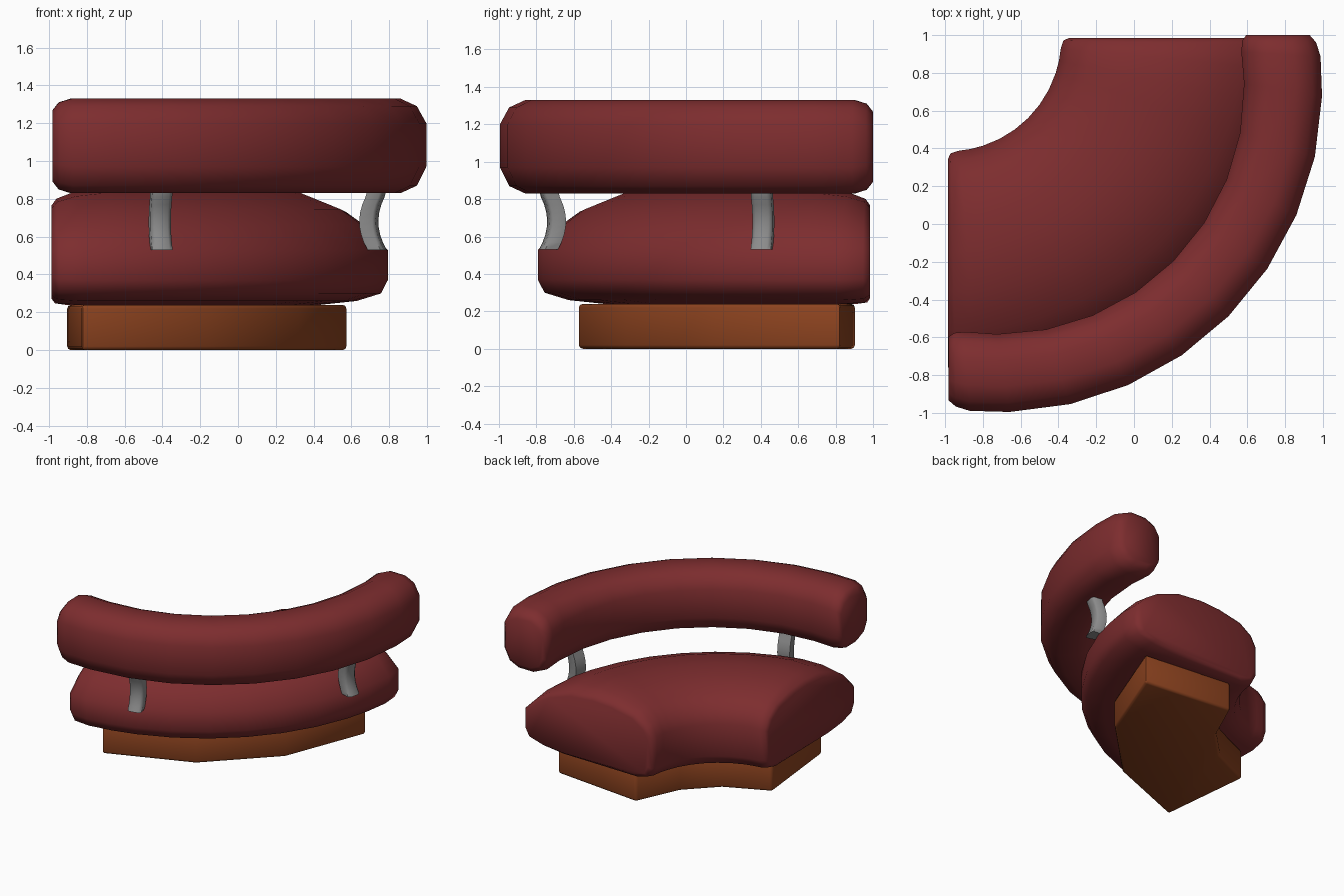
import bpy, bmesh, math
from mathutils import Vector

if "Cube" in bpy.data.objects:
    bpy.data.objects.remove(bpy.data.objects["Cube"])


def material(name, rgb):
    m = bpy.data.materials.new(name)
    m.diffuse_color = (*rgb, 1)
    m.use_nodes = True
    m.node_tree.nodes["Principled BSDF"].inputs["Base Color"].default_value = m.diffuse_color
    return m


RED = material("red upholstery", (0.205, 0.026, 0.028))
WOOD = material("brown wood", (0.27, 0.057, 0.014))
STEEL = material("grey metal", (0.26, 0.26, 0.26))
C = 0.717      # the backrest arc is centred on (-C, C)


def finish(bm, name, mat, angle=50, bevel=0):
    bmesh.ops.recalc_face_normals(bm, faces=bm.faces)
    me = bpy.data.meshes.new(name)
    bm.to_mesh(me)
    bm.free()
    ob = bpy.data.objects.new(name, me)
    bpy.context.collection.objects.link(ob)
    me.materials.append(mat)
    bpy.ops.object.select_all(action='DESELECT')
    ob.select_set(True)
    bpy.context.view_layer.objects.active = ob
    if bevel:
        mod = ob.modifiers.new("soft edges", 'BEVEL')
        mod.width, mod.segments = bevel, 2
        bpy.ops.object.modifier_apply(modifier=mod.name)
    bpy.ops.object.shade_smooth_by_angle(angle=math.radians(angle))
    return ob


def arc(r, v, centre, end0=0, end1=0):
    """Point at fraction v along a corner arc with flat cut ends."""
    a0, a1 = math.asin(end0 / r), math.asin(end1 / r)
    a = -math.pi / 2 - a0 + v * (math.pi / 2 + a0 + a1)
    return Vector((-centre + r * math.cos(a), centre + r * math.sin(a), 0))


def loft(rings, name, mat, **kw):
    """Skin closed rings of points and cap both ends."""
    bm = bmesh.new()
    vs = [[bm.verts.new(p) for p in ring] for ring in rings]
    n = len(vs[0])
    for a, b in zip(vs, vs[1:]):
        for i in range(n):
            j = (i + 1) % n
            bm.faces.new((a[i], a[j], b[j], b[i]))
    bm.faces.new(vs[0])
    bm.faces.new(vs[-1])
    return finish(bm, name, mat, **kw)


def cushion(name, section, inner, outer, zc, ends):
    """Sweep a (t, z) section round the corner.
    ends = (v, width, top, bottom) scales that round off each end."""
    lim = ends[-1][0] + 0.02
    mid = [(i / 10, 1, 1, 1) for i in range(1, 10) if lim < i / 10 < 1 - lim]
    stations = ends + mid + [(1 - e[0], *e[1:]) for e in reversed(ends)]
    rings = []
    for v, width, top, bottom in stations:
        a, b = inner(v), outer(v)
        ring = []
        for t, z in section:
            p = a.lerp(b, 0.5 + (t - 0.5) * width)
            p.z = zc + (z - zc) * (top if z > zc else bottom)
            ring.append(p)
        rings.append(ring)
    return loft(rings, name, RED, angle=60)


# Seat cushion: domed, sloping down towards the outside
seat = [(0, .34), (0, .60), (.04, .70), (.13, .785), (.3, .835), (.45, .85),
        (.63, .83), (.81, .745), (.9, .665), (1, .53), (1, .37), (.97, .30),
        (.86, .26), (.7, .24), (.12, .24), (.03, .27)]
cushion("seat", seat, lambda v: arc(.60, v, .985), lambda v: arc(1.785, v, .985),
        .5, [(0, .93, .76, .88), (.014, .98, .86, .97), (.06, 1, .95, 1), (.13, 1, 1, 1)])

# Curved backrest roll
back = [(0, .97), (0, 1.2), (.12, 1.29), (.33, 1.33), (.67, 1.33), (.88, 1.29),
        (1, 1.2), (1, .97), (.88, .87), (.67, .83), (.33, .83), (.12, .87)]
cushion("backrest", back, lambda v: arc(1.3, v, C, .265, .283),
        lambda v: arc(1.713, v, C, .265, .283),
        1.08, [(0, .8, .75, .75), (.012, .93, .92, .92), (.035, 1, 1, 1)])

# Plinth: faceted corner shape, mirrored over the diagonal
half = [(-.905, .18), (-.825, -.58), (-.155, -.32)]
outline = half + [(-y, -x) for x, y in reversed(half)] + [(-.335, .56), (-.56, .335)]
loft([[(x, y, z) for x, y in outline] for z in (0, .24)], "plinth", WOOD,
     angle=50, bevel=.02)

# Two bowed metal straps joining seat and backrest
for side, ang in (("left", -77.9), ("right", -12.1)):
    a = math.radians(ang)
    out = Vector((math.cos(a), math.sin(a), 0))
    tan = Vector((-out.y, out.x, 0))
    rings = []
    for i in range(10):
        z = .53 + .04 * i
        r = 1.445 + .045 * ((min(z, .83) - .68) / .15) ** 2
        base = Vector((-C, C, z)) + out * r
        rings.append([base + out * d + tan * w for d, w in
                      ((-.045, -.05), (.025, -.055), (.04, -.035), (.04, .035),
                       (.025, .055), (-.045, .05))])
    loft(rings, side + "_back_support", STEEL, angle=60)
